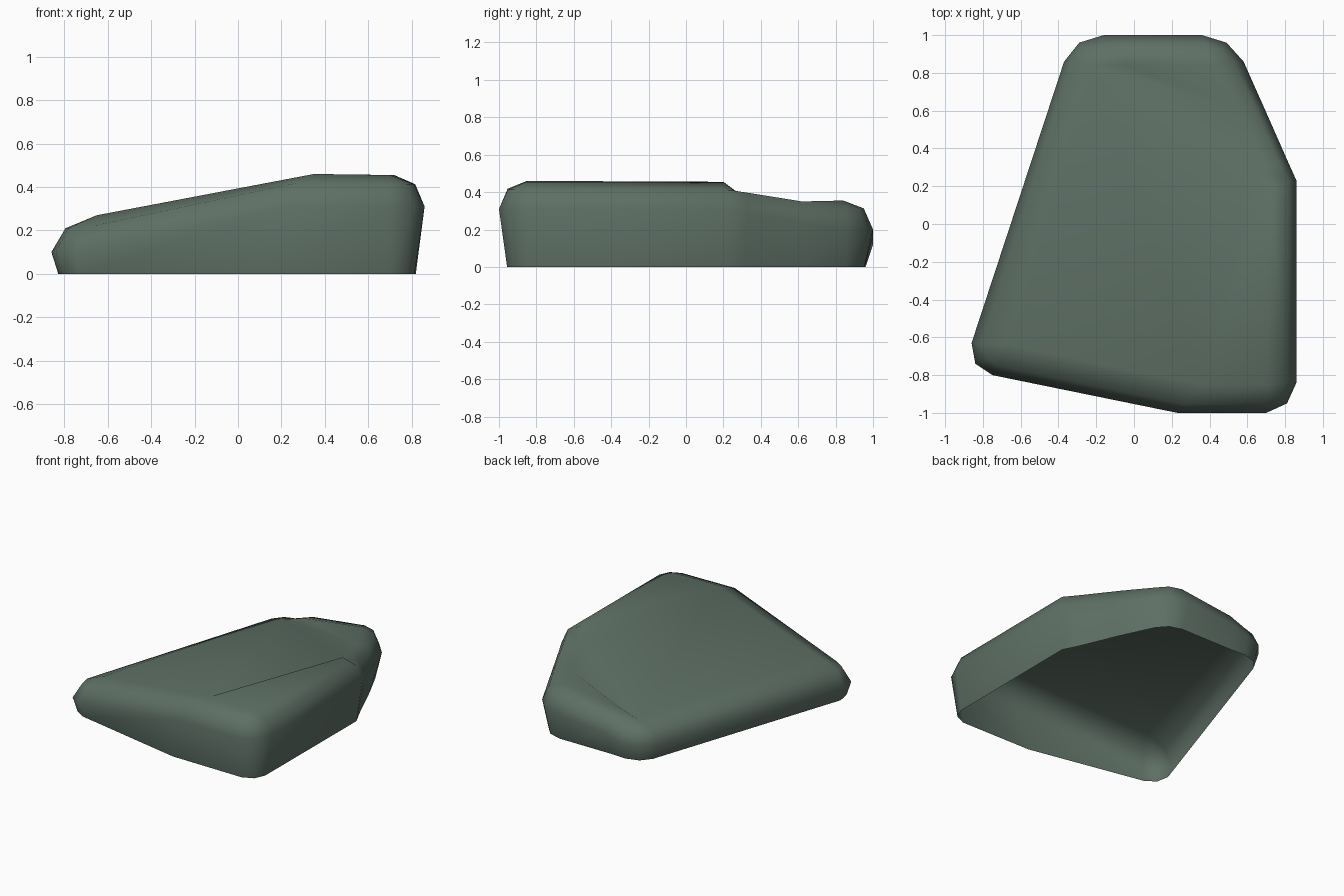
import bpy, bmesh

if "Cube" in bpy.data.objects:
    bpy.data.objects.remove(bpy.data.objects["Cube"])

stone = bpy.data.materials.new("mossy_grey_green")
stone.diffuse_color = (0.11, 0.16, 0.13, 1)
stone.use_nodes = True
stone.node_tree.nodes["Principled BSDF"].inputs["Base Color"].default_value = stone.diffuse_color

# Each corner: inner top vertex, shoulder height, height of widest ring,
# base tuck (towards the inner vertex), and outline points counter-clockwise
corners = [
    ((-0.65, -0.64, 0.27), 0.21, 0.10, 0.15, [(-0.86, -0.63), (-0.84, -0.74), (-0.75, -0.80)]),  # front left
    ((0.35, -0.85, 0.46), 0.418, 0.31, 0.29, [(0.23, -1.0)]),                                    # front
    ((0.70, -0.85, 0.455), 0.413, 0.31, 0.29, [(0.70, -1.0), (0.81, -0.95), (0.86, -0.84)]),     # front right
    ((0.72, 0.20, 0.455), 0.413, 0.31, 0.29, [(0.86, 0.23)]),                                    # right
    ((0.66, 0.30, 0.38), 0.398, 0.29, 0.29, [(0.815, 0.33)]),                                    # step in the rim
    ((0.53, 0.62, 0.348), 0.350, 0.24, 0.29, [(0.687, 0.62)]),                                   # lower rim
    ((0.41, 0.84, 0.355), 0.313, 0.20, 0.29, [(0.58, 0.86), (0.49, 0.96), (0.36, 1.0)]),         # back right
    ((-0.05, 0.84, 0.295), 0.262, 0.16, 0.29, [(-0.05, 1.0)]),                                   # back rim
    ((-0.21, 0.84, 0.245), 0.215, 0.12, 0.25, [(-0.16, 1.0), (-0.29, 0.96), (-0.37, 0.86)]),     # back left
]

bm = bmesh.new()
tops = [bm.verts.new(c[0]) for c in corners]

# Columns from ground to rim: base tucked in, widest ring, rounded shoulder, top
columns = []
for i, (top, (c, shoulder, widest, tuck, outline)) in enumerate(zip(tops, corners)):
    for p in outline:
        def ring(t, z):
            return bm.verts.new((p[0] + (c[0] - p[0]) * t, p[1] + (c[1] - p[1]) * t, z))
        base = ring(tuck, 0)
        if i == 1:
            base.co.x, base.co.y = 0.13, -0.95   # the front foot leans left
        columns.append([base, ring(0, widest), ring(0.31, shoulder), top])

# Sides
for a, b in zip(columns, columns[1:] + columns[:1]):
    for i in range(3):
        quad = [a[i], b[i], b[i + 1], a[i + 1]]
        bm.faces.new(list(dict.fromkeys(quad)))

# Top: high triangle at the front right, then a step down and a gentle slope
for tri in [(1, 2, 3), (1, 3, 4), (1, 4, 8), (1, 8, 0), (4, 5, 8), (5, 7, 8), (5, 6, 7)]:
    bm.faces.new([tops[i] for i in tri])

for f in bm.faces:
    f.smooth = True
mesh = bpy.data.meshes.new("flat_rock")
bm.to_mesh(mesh)
bm.free()
mesh.materials.append(stone)
rock = bpy.data.objects.new("flat_rock", mesh)
bpy.context.collection.objects.link(rock)
